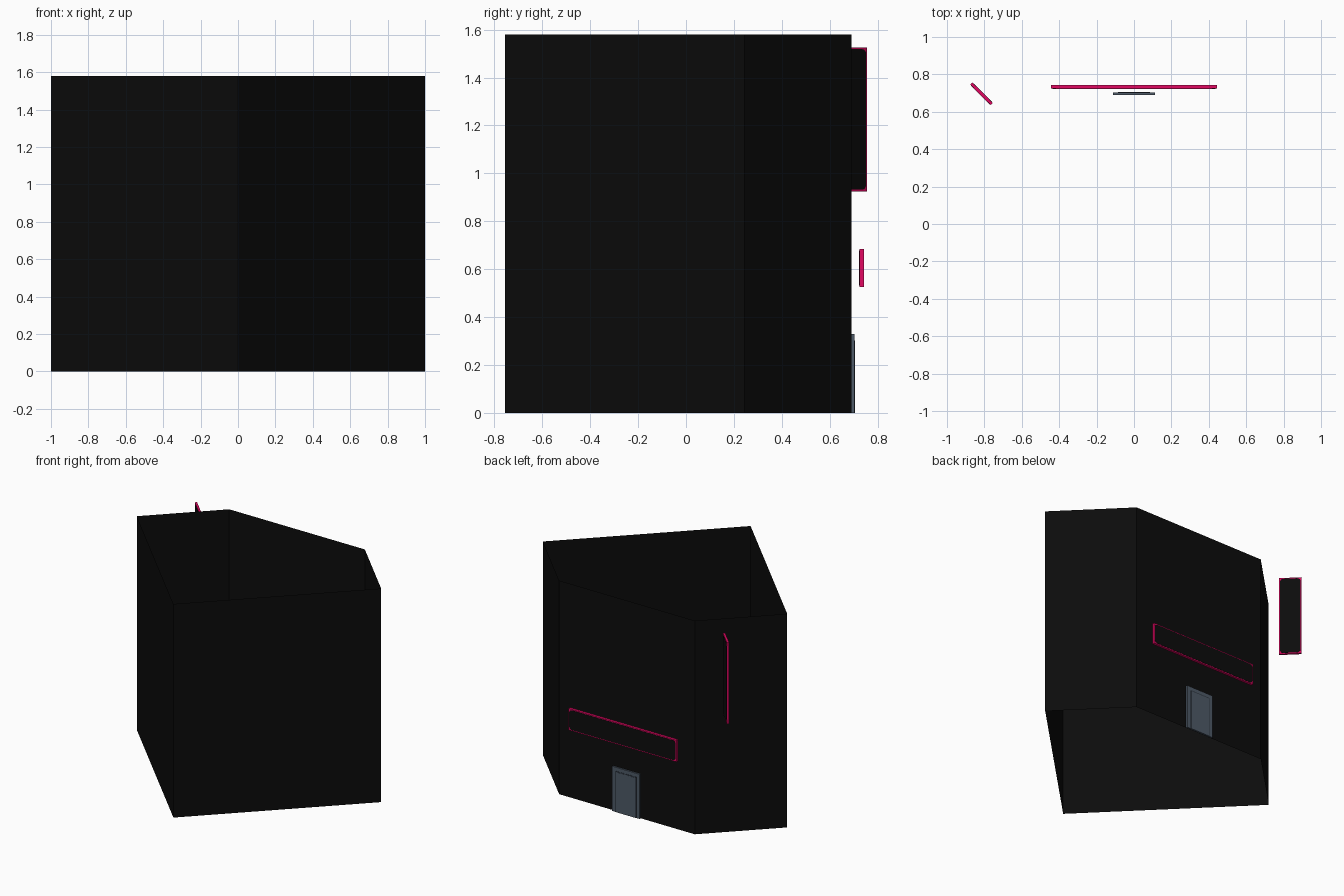
import bpy, bmesh, math
from mathutils import Matrix, Vector

if "Cube" in bpy.data.objects:
    bpy.data.objects.remove(bpy.data.objects["Cube"])


def material(name, rgb):
    m = bpy.data.materials.new(name)
    m.diffuse_color = (*rgb, 1)
    m.use_nodes = True
    m.node_tree.nodes["Principled BSDF"].inputs["Base Color"].default_value = m.diffuse_color
    return m


BLACK = material("black", (0.0035, 0.0035, 0.0035))
PINK = material("neon_pink", (0.75, 0.002, 0.12))
SLATE = material("slate", (0.075, 0.10, 0.135))
DARK = material("dark_slate", (0.03, 0.042, 0.058))


def finish(name, bm, mat, matrix=Matrix()):
    mesh = bpy.data.meshes.new(name)
    bm.to_mesh(mesh)
    bm.free()
    mesh.materials.append(mat)
    ob = bpy.data.objects.new(name, mesh)
    ob.matrix_world = matrix
    bpy.context.collection.objects.link(ob)
    return ob


def box(name, size, mat, matrix):
    bm = bmesh.new()
    bmesh.ops.create_cube(bm, size=1, matrix=Matrix.Diagonal((*size, 1)))
    return finish(name, bm, mat, matrix)


def rounded_plate(name, w, h, r, depth, mat, matrix):
    """Rounded rectangle in local xz, extruded along local y."""
    bm = bmesh.new()
    pts = []
    for i, (sx, sz) in enumerate(((1, 1), (-1, 1), (-1, -1), (1, -1))):
        for k in range(4):
            a = math.radians(90 * i + 30 * k)
            pts.append((sx * (w / 2 - r) + r * math.cos(a), -depth / 2,
                        sz * (h / 2 - r) + r * math.sin(a)))
    face = bm.faces.new([bm.verts.new(p) for p in pts])
    ext = bmesh.ops.extrude_face_region(bm, geom=[face])
    moved = [v for v in ext["geom"] if isinstance(v, bmesh.types.BMVert)]
    bmesh.ops.translate(bm, verts=moved, vec=(0, depth, 0))
    bmesh.ops.recalc_face_normals(bm, faces=bm.faces)
    return finish(name, bm, mat, matrix)


def sign(name, w, h, t, loc, angle):
    """Pink slab with a rounded black panel showing on both sides."""
    m = Matrix.Translation(loc) @ Matrix.Rotation(angle, 4, "Z")
    box(name + "_rim", (w, t, h), PINK, m)
    rounded_plate(name + "_panel", w - 0.014, h - 0.014, 0.022, t + 0.003, BLACK, m)


# Open five-sided wall shell: a square turned 45 degrees with its back corner cut
HEIGHT = 1.58
plan = [(0, -0.755), (1, 0.245), (0.555, 0.69), (-0.555, 0.69), (-1, 0.245)]
bm = bmesh.new()
low = [bm.verts.new((x, y, 0)) for x, y in plan]
high = [bm.verts.new((x, y, HEIGHT)) for x, y in plan]
for i in range(5):
    j = (i + 1) % 5
    bm.faces.new((low[i], low[j], high[j], high[i]))
finish("building_walls", bm, BLACK)

# Signs: a long one over the door and an upright blade off the angled wall
sign("door_sign", 0.885, 0.16, 0.019, (0, 0.733, 0.605), 0)
sign("blade_sign", 0.155, 0.60, 0.015, (-0.815, 0.696, 1.225), math.radians(-45))

# Door: frame, dark seam, leaf
at = Matrix.Translation
box("door_frame", (0.226, 0.012, 0.33), SLATE, at((0, 0.697, 0.165)))
box("door_seam", (0.172, 0.002, 0.303), DARK, at((0, 0.7035, 0.1515)))
box("door_leaf", (0.158, 0.003, 0.296), SLATE, at((0, 0.704, 0.148)))
